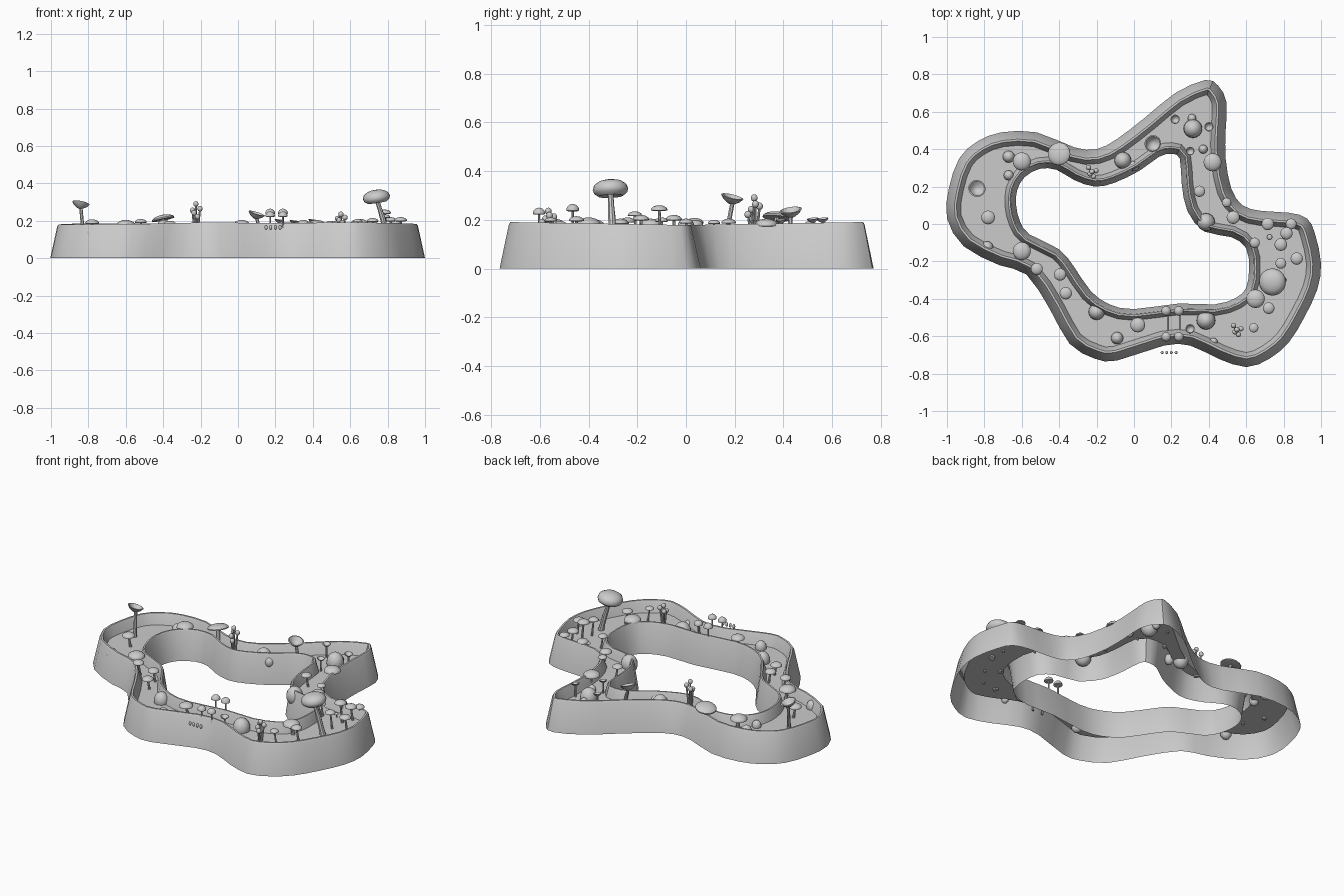
import bpy, bmesh, math
from mathutils import Vector, geometry

if "Cube" in bpy.data.objects:
    bpy.data.objects.remove(bpy.data.objects["Cube"])

FLOOR = 0.12

outer = [(-1, .03), (-.99, .19), (-.935, .35), (-.84, .44), (-.71, .49), (-.52, .49), (-.32, .41),
         (-.2, .4), (-.09, .455), (.06, .57), (.22, .7), (.38, .77), (.45, .74), (.495, .65),
         (.49, .5), (.49, .35), (.52, .19), (.58, .1), (.68, .07), (.83, .06), (.925, .03),
         (.967, -.05), (1, -.21), (.98, -.35), (.91, -.5), (.83, -.63), (.725, -.72), (.6, -.765),
         (.45, -.72), (.3, -.65), (.16, -.65), (-.09, -.73), (-.21, -.72), (-.345, -.64),
         (-.45, -.455), (-.575, -.27), (-.72, -.22), (-.91, -.12)]
inner = [(-.63, .1), (-.625, .18), (-.585, .25), (-.505, .295), (-.415, .29), (-.32, .235), (-.21, .2),
         (-.105, .22), (.03, .285), (.135, .36), (.2, .375), (.245, .35), (.255, .215), (.285, .07),
         (.375, -.04), (.52, -.07), (.6, -.13), (.615, -.24), (.6, -.34), (.545, -.395),
         (.43, -.43), (.24, -.425), (0, -.455), (-.13, -.43), (-.23, -.36), (-.32, -.23),
         (-.4, -.135), (-.56, -.055), (-.61, .015)]


def smooth_loop(pts):
    """Closed curve through the points, one extra point per span."""
    p = [Vector(q) for q in pts]
    out = []
    for i in range(len(p)):
        a, b, c, d = p[i - 1], p[i], p[(i + 1) % len(p)], p[(i + 2) % len(p)]
        out += [b, (9 * (b + c) - a - d) / 16]
    return out


def rings(bm, pts, side, section):
    """Sweep a wall section (offset, height) round a loop; returns the last ring."""
    n = len(pts)
    prev = None
    for off, z in section:
        ring = []
        for i in range(n):
            t = (pts[(i + 1) % n] - pts[i - 1]).normalized()
            q = pts[i] + Vector((t.y, -t.x)) * side * off
            h = z * (.95 + .09 * abs(q.y)) if z > .15 else z
            ring.append(bm.verts.new((q.x, q.y, h)))
        if prev:
            for i in range(n):
                j = (i + 1) % n
                q = (prev[i], prev[j], ring[j], ring[i])
                bm.faces.new(q if side < 0 else q[::-1])
        prev = ring
    return prev


def finish(name, bm, angle=40):
    me = bpy.data.meshes.new(name)
    bm.to_mesh(me)
    bm.free()
    ob = bpy.data.objects.new(name, me)
    bpy.context.collection.objects.link(ob)
    bpy.ops.object.select_all(action='DESELECT')
    ob.select_set(True)
    bpy.context.view_layer.objects.active = ob
    bpy.ops.object.shade_smooth_by_angle(angle=math.radians(angle))
    return ob


# Hollow winding trough, open underneath
bm = bmesh.new()
ra = rings(bm, smooth_loop(outer), 1, [(0, 0), (.038, .178), (.044, .188), (.055, .188), (.06, .178), (.078, FLOOR)])
rb = rings(bm, smooth_loop(inner), -1, [(0, 0), (.026, .178), (.031, .188), (.04, .188), (.045, .178), (.06, FLOOR)])
both = ra + rb
for tri in geometry.tessellate_polygon([[v.co.xy.to_3d() for v in ra], [v.co.xy.to_3d() for v in rb]]):
    a, b, c = (both[i] for i in tri)
    up = (b.co - a.co).cross(c.co - a.co).z > 0
    bm.faces.new((a, b, c) if up else (a, c, b))
finish("trough", bm, 35)


def lathe(name, profile, loc, axis=(0, 0, 1), segs=16):
    """Revolve (radius, height) points and point the result along axis."""
    bm = bmesh.new()
    vs = [bm.verts.new((r, 0, z)) for r, z in profile]
    es = [bm.edges.new(p) for p in zip(vs, vs[1:])]
    bmesh.ops.spin(bm, geom=vs + es, axis=(0, 0, 1), cent=(0, 0, 0), angle=2 * math.pi, steps=segs)
    bmesh.ops.remove_doubles(bm, verts=bm.verts, dist=1e-5)
    bmesh.ops.recalc_face_normals(bm, faces=bm.faces)
    ob = finish(name, bm)
    ob.location = loc
    ob.rotation_euler = Vector(axis).to_track_quat('Z', 'Y').to_euler()
    return ob


def rod(name, a, b, r0, r1):
    a, b = Vector(a), Vector(b)
    h = (b - a).length
    lathe(name, [(0, 0), (r0, 0), ((r0 + r1) * .45, h * .5), (r1, h), (0, h)], a, b - a, 8)


def ball(name, loc, r, rz):
    prof = [(r * math.sin(k * math.pi / 10), -rz * math.cos(k * math.pi / 10)) for k in range(11)]
    prof[0], prof[-1] = (0, -rz), (0, rz)
    lathe(name, prof, loc)


def mushroom(x, y, r, top, lean=(0, 0), height=.6, tilt=(0, 0), name="mushroom"):
    """Domed cap on a slim stem; lean moves the stem foot, tilt tips the cap."""
    h = r * height
    cap = [(0, h * .05), (r * .7, -h * .1), (r * .97, 0)]
    cap += [(r * math.cos(k * math.pi / 12), h * math.sin(k * math.pi / 12)) for k in range(1, 6)] + [(0, h)]
    lathe(name + "_cap", cap, (x, y, top - h), (*tilt, 1))
    rod(name + "_stem", (x + lean[0], y + lean[1], FLOOR - .012), (x, y, top - h * .9), r * .24, r * .17)


def funnel(x, y, r, top, lean=(0, 0), tilt=(.15, -.1)):
    """Cup-shaped fungus with a hollow top."""
    prof = [(0, -r * .7), (r * .3, -r * .62), (r * .75, -r * .32), (r, 0), (r * .86, r * .04),
            (r * .55, -r * .3), (r * .25, -r * .5), (0, -r * .53)]
    lathe("funnel_cup", prof, (x, y, top), (*tilt, 1))
    rod("funnel_stem", (x + lean[0], y + lean[1], FLOOR - .012), (x, y, top - r * .6), r * .25, r * .2)


# Giant leaning mushroom
lathe("giant_cap", [(0, -.018), (.05, -.028), (.068, -.015), (.073, 0), (.066, .02), (.045, .034), (.02, .04), (0, .041)],
      (.74, -.31, .325), (-.15, -.05, 1), 20)
rod("giant_stem_lower", (.80, -.30, FLOOR - .012), (.772, -.305, .22), .019, .015)
rod("giant_stem_upper", (.773, -.305, .215), (.742, -.31, .315), .015, .012)

# Mushrooms with domed caps: x, y, radius, top
for m in [(.42, .33, .05, .205), (-.6, .335, .05, .205), (-.6, -.145, .05, .205), (.65, -.4, .051, .21),
          (-.78, .035, .038, .208), (.02, -.54, .041, .205), (.35, .175, .031, .205), (.53, .035, .036, .2),
          (.495, .115, .026, .2), (.645, -.1, .028, .21), (.715, 0, .034, .2), (.84, 0, .03, .205),
          (.815, -.05, .034, .22), (.785, -.11, .035, .26), (.87, -.185, .034, .22), (.785, -.21, .03, .235),
          (.72, -.45, .032, .215), (.64, -.555, .026, .21), (-.395, -.27, .034, .205), (-.365, -.37, .034, .2),
          (-.52, -.24, .033, .21), (.725, -.07, .015, .15)]:
    mushroom(*m, lean=(.01, .006))
mushroom(-.4, .375, .063, .232, (.02, -.03), .4, (-.2, .1), "flat_mushroom")

# Funnels
for f in [(-.84, .19, .047, .295, (.015, -.03), (.2, .25)), (.1, .43, .046, .24, (.03, -.01), (.3, -.15)),
          (.22, .56, .025, .205), (.4, .52, .025, .205), (.3, .39, .023, .2), (.3, -.56, .025, .2)]:
    funnel(*f)

# Boulder puffballs, half sunk through the floor
for x, y, r in [(.315, .51, .05), (.385, .01, .048), (-.06, .34, .045), (0, .31, .028), (-.2, -.47, .043),
                (-.09, -.61, .033), (.385, -.515, .05), (.425, -.63, .022), (-.67, .36, .032),
                (-.67, .26, .027), (-.785, -.125, .033), (.31, .565, .023), (.37, .4, .024)]:
    ball("puffball", (x, y, FLOOR + .3 * r), r, 1.2 * r)

# Gate of four post mushrooms with floor strips, and a row of beads on the front wall
for x in (.172, .24):
    mushroom(x, -.465, .027, .265, height=1.0, name="gate_post")
    mushroom(x, -.603, .026, .25, height=1.0, name="gate_post")
    rod("gate_strip", (x + .008, -.58, FLOOR + .002), (x + .008, -.49, FLOOR + .002), .004, .004)
for i in range(4):
    ball("wall_bead", (.15 + .025 * i, -.687, .165), .008, .014)

# Branching club fungi
for cx, cy, top in [(-.225, .28, .305), (.55, -.565, .25)]:
    for i, (dx, dy, k) in enumerate([(0, .0, 1), (.022, .005, .85), (-.018, .022, .8), (.008, -.026, .6), (-.01, -.012, .72)]):
        tip = (cx + dx, cy + dy, FLOOR + (top - FLOOR - .015) * k)
        rod("club_stalk", (cx + dx * .3, cy + dy * .3, FLOOR - .01), tip, .008, .005)
        ball("club_tip", tip, .014, .015)
